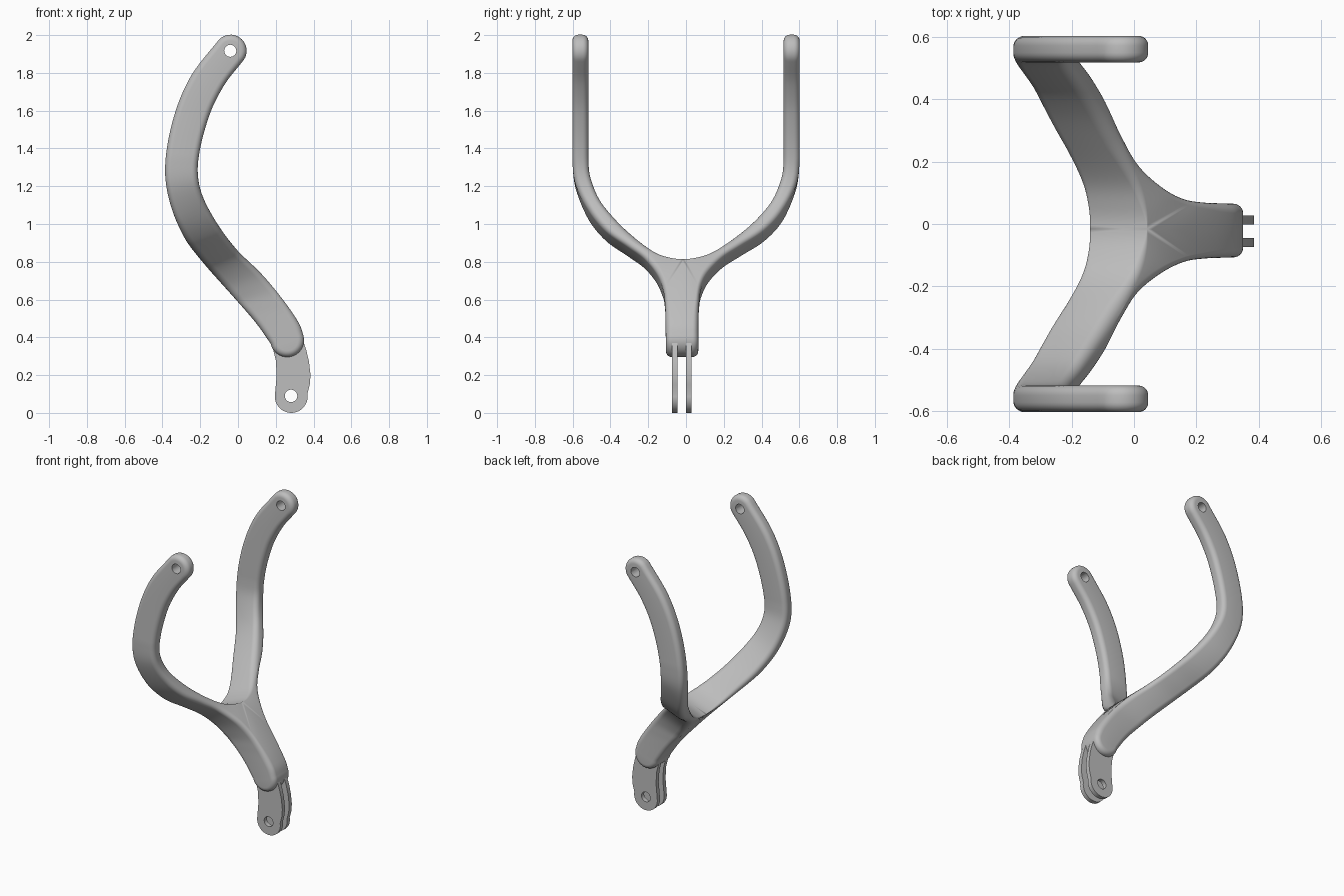
import bpy, bmesh, math
from mathutils import Vector

cube = bpy.data.objects.get("Cube")
if cube:
    bpy.data.objects.remove(cube)

grey = bpy.data.materials.new("plain_grey")
grey.use_nodes = True
grey.diffuse_color = (0.51, 0.51, 0.51, 1)
grey.node_tree.nodes["Principled BSDF"].inputs["Base Color"].default_value = (0.51, 0.51, 0.51, 1)

# Left and right edges of the curved band, as (height, x)
LEFT = [(.36, .177), (.47, .10), (.61, -.02), (.79, -.18), (.93, -.285), (1.13, -.365),
        (1.32, -.385), (1.58, -.336), (1.79, -.245), (1.976, -.101)]
RIGHT = [(.40, .349), (.47, .325), (.587, .247), (.735, .125), (.868, -.01), (1.026, -.125),
         (1.185, -.2), (1.34, -.21), (1.58, -.15), (1.74, -.07), (1.858, .022)]
# Half of the fork outline: outer y, outer z, inner y, inner z
FORK = [(.602, 1.917, .517, 1.917), (.602, 1.75, .517, 1.75), (.602, 1.6, .517, 1.6),
        (.602, 1.47, .517, 1.47), (.602, 1.35, .517, 1.35), (.585, 1.20, .505, 1.235),
        (.515, 1.045, .45, 1.095), (.42, .935, .36, .985), (.30, .855, .25, .89),
        (.205, .79, .15, .82), (.135, .71, .07, .79), (.10, .63, 0, .78),
        (.09, .56, 0, .65), (.087, .48, 0, .48), (.086, .385, 0, .385)]
NOTCH = 11  # row where the two arms meet
ROUND = .031
STEM_Y = -.021


def clamp(v):
    return max(0, min(1, v))


def edge_x(table, z):
    """Smooth x of a band edge at a height."""
    last = len(table) - 1
    i = 0
    while i < last - 1 and z > table[i + 1][0]:
        i += 1

    def slope(k):
        a, b = table[max(k - 1, 0)], table[min(k + 1, last)]
        return (b[1] - a[1]) / (b[0] - a[0])
    (z0, x0), (z1, x1) = table[i], table[i + 1]
    h = z1 - z0
    t = (z - z0) / h
    return ((2*t**3 - 3*t*t + 1) * x0 + (t**3 - 2*t*t + t) * h * slope(i)
            + (3*t*t - 2*t**3) * x1 + (t**3 - t*t) * h * slope(i + 1))


def fork_row(t):
    """Catmull-Rom interpolation of the fork outline."""
    last = len(FORK) - 1
    i = min(int(t), last - 1)
    f = t - i
    p0, p1, p2, p3 = (FORK[max(0, min(last, i + k))] for k in (-1, 0, 1, 2))
    if i == NOTCH - 1:  # the inner curve runs on into the other arm
        p3 = (p3[0], p3[1], -p1[2], p1[3])
    row = [b + .5*f*(c - a + f*(2*a - 5*b + 4*c - d + f*(3*(b - c) + d - a)))
           for a, b, c, d in zip(p0, p1, p2, p3)]
    row[0], row[2] = min(row[0], FORK[0][0]), min(row[2], FORK[0][2])
    if t >= NOTCH:
        row[2] = 0
    return row


def ring(t, phi, side):
    """Rounded cross-section; phi sweeps around the end caps."""
    yo, zo, yi, zi = fork_row(t)
    thick = math.hypot(yo - yi, zo - zi)
    inner_round = ROUND * clamp((NOTCH - t) / 3)
    steps = [math.radians(15 * k) for k in range(7)]
    levels = [(ROUND*(1 - math.cos(a)) / thick, ROUND*(1 - math.sin(a))) for a in steps]
    levels += [(1 - inner_round*(1 - math.cos(a)) / thick, inner_round*(1 - math.sin(a)))
               for a in reversed(steps)]
    rows = ([], [])
    for u, inset in levels:
        y, z = yo + (yi - yo)*u, zo + (zi - zo)*u
        # Sections lean with the band at the ends and slope back at the fork
        tilt = .059*clamp((z - 1.35) / .567) - .02*clamp((.5 - z) / .115)
        tilt -= .035*clamp((1.3 - z) / .25)*clamp((z - .5) / .15)
        a = Vector((edge_x(LEFT, z + tilt), z + tilt))
        b = Vector((edge_x(RIGHT, z - tilt), z - tilt))
        mid, across = (a + b) / 2, b - a
        width = across.length
        across.normalize()
        up = Vector((-across.y, across.x)) * (1 if t < 5 else -1)
        half = width/2 - inset * width/.17
        k = clamp((z - .65) / .4)
        shift = STEM_Y * (1 - k*k*(3 - 2*k))
        for sign, out in zip((-1, 1), rows):
            p = mid + half*(sign*math.cos(phi)*across + math.sin(phi)*up)
            out.append((p.x, side*y + shift, p.y))
    return rows[0] + rows[1][::-1]


def finish(bm, name):
    bmesh.ops.remove_doubles(bm, verts=bm.verts, dist=.0003)
    bmesh.ops.recalc_face_normals(bm, faces=bm.faces)
    mesh = bpy.data.meshes.new(name)
    bm.to_mesh(mesh)
    bm.free()
    mesh.materials.append(grey)
    obj = bpy.data.objects.new(name, mesh)
    bpy.context.collection.objects.link(obj)
    return obj


def drill(obj, x, z, radius):
    """Cut a round pin hole along y and shade the result."""
    bpy.ops.mesh.primitive_cylinder_add(vertices=32, radius=radius, depth=3,
                                        location=(x, 0, z), rotation=(math.pi/2, 0, 0))
    cutter = bpy.context.object
    cutter.hide_render = True
    cutter.data.materials.append(grey)
    mod = obj.modifiers.new("pin_hole", 'BOOLEAN')
    mod.operation, mod.object, mod.solver = 'DIFFERENCE', cutter, 'EXACT'
    bpy.ops.object.select_all(action='DESELECT')
    bpy.context.view_layer.objects.active = obj
    obj.select_set(True)
    bpy.ops.object.modifier_apply(modifier=mod.name)
    bpy.data.objects.remove(cutter)
    bpy.ops.object.shade_smooth_by_angle(angle=math.radians(35))


# Fork: two lofted halves that meet along the middle of the stem
end = len(FORK) - 1
caps = [math.radians(10 * k) for k in range(10)]
stations = [(0, a) for a in reversed(caps)]
stations += [(k / 6, 0) for k in range(1, 6*end)]
stations += [(end, a) for a in caps]
bm = bmesh.new()
for side in (1, -1):
    loops = [[bm.verts.new(p) for p in ring(t, phi, side)] for t, phi in stations]
    n = len(loops[0])
    for (t, _), a, b in zip(stations, loops, loops[1:]):
        for i in range(n):
            if t >= NOTCH and i == n//2 - 1:
                continue  # open along the shared middle plane
            j = (i + 1) % n
            bm.faces.new((a[i], a[j], b[j], b[i]))
fork = finish(bm, "fork")
drill(fork, -.041, 1.917, .032)

# Two thin lugs below the stem
outline = [(.205, .2), (.2, .28), (.18, .36), (.22, .42), (.29, .42), (.342, .39),
           (.362, .33), (.376, .27), (.384, .2), (.38, .15)]
outline += [(.282 + .087*math.cos(a), .087 + .087*math.sin(a))
            for a in (math.radians(10 - 10*k) for k in range(20))]
for name, y in (("front_lug", -.074), ("back_lug", -.001)):
    bm = bmesh.new()
    face = bm.faces.new([bm.verts.new((x, y, z)) for x, z in outline])
    extruded = bmesh.ops.extrude_face_region(bm, geom=[face])
    bmesh.ops.translate(bm, vec=(0, .029, 0),
                        verts=[v for v in extruded["geom"] if isinstance(v, bmesh.types.BMVert)])
    drill(finish(bm, name), .281, .09, .033)
